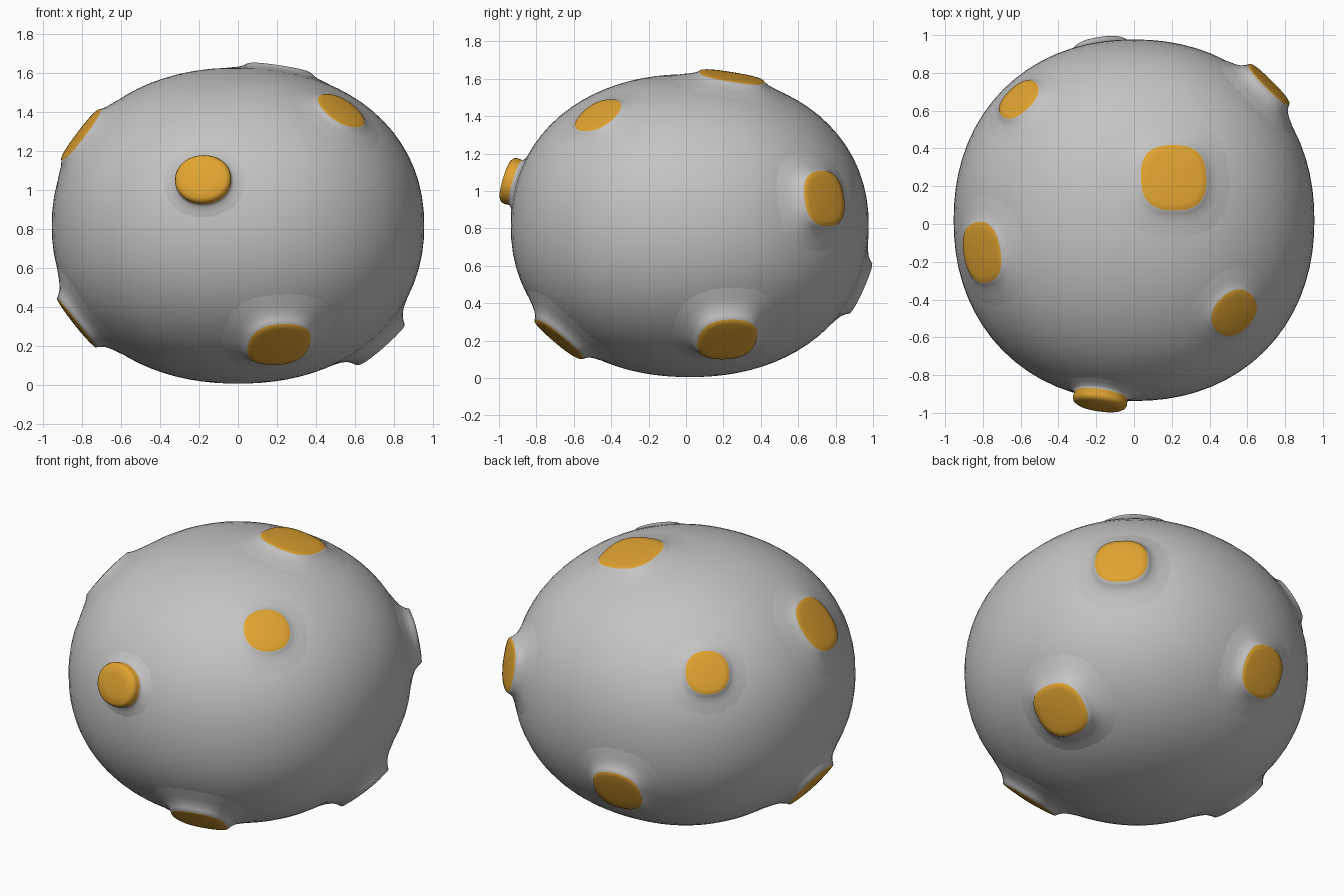
import bpy, bmesh, math
from mathutils import Vector

if "Cube" in bpy.data.objects:
    bpy.data.objects.remove(bpy.data.objects["Cube"])

CENTRE = Vector((0, 0.02, 0.815))
RADII = Vector((0.955, 0.957, 0.81))
POWER = 2.15   # slightly fuller than an ellipsoid


def material(name, col):
    m = bpy.data.materials.new(name)
    m.diffuse_color = (*col, 1)
    m.use_nodes = True
    m.node_tree.nodes["Principled BSDF"].inputs["Base Color"].default_value = m.diffuse_color
    return m


grey = material("grey", (0.55, 0.55, 0.55))
orange = material("orange", (0.75, 0.37, 0.03))


def level(p):
    """1 on the body surface, larger outside."""
    d = p - CENTRE
    return sum((abs(d[i]) / RADII[i]) ** POWER for i in range(3)) ** (1 / POWER)


def normal(p):
    d = p - CENTRE
    return Vector([math.copysign((abs(d[i]) / RADII[i]) ** (POWER - 1), d[i]) / RADII[i]
                   for i in range(3)]).normalized()


def foot(q, n):
    """Point of the body surface below q, along the knob axis."""
    lo, hi = -0.15, 0.5
    for _ in range(24):
        mid = (lo + hi) / 2
        if level(q - n * mid) > 1:
            lo = mid
        else:
            hi = mid
    return q - n * lo


def finish(bm, name):
    bmesh.ops.recalc_face_normals(bm, faces=bm.faces)
    me = bpy.data.meshes.new(name)
    bm.to_mesh(me)
    bm.free()
    ob = bpy.data.objects.new(name, me)
    bpy.context.collection.objects.link(ob)
    me.materials.append(grey)
    me.materials.append(orange)
    bpy.ops.object.select_all(action='DESELECT')
    ob.select_set(True)
    bpy.context.view_layer.objects.active = ob
    bpy.ops.object.shade_smooth_by_angle(angle=math.radians(60))
    return ob


# rings: (radius factor, height blend from body to cap, colour of faces below)
LOW = [(0.5, 1, 1), (0.8, 1, 1), (1, 0.98, 0), (1.07, 0.66, 0), (1.2, 0.33, 0),
       (1.4, 0.13, 0), (1.65, 0.03, 0), (1.85, -0.03, 0)]
TALL = [(0.5, 1, 1), (0.84, 1, 1), (0.96, 0.88, 1), (1.0, 0.7, 1), (0.98, 0.3, 0),
        (1.06, 0.15, 0), (1.25, 0.05, 0), (1.5, -0.03, 0)]


def knob(name, pos, r, rings, power, aspect=1.0, sides=32):
    p = Vector(pos)
    n = normal(p)
    ref = Vector((0, 1, 0)) if n.z > 0.9 else Vector((0, 0, 1))
    u = ref.cross(n).normalized()
    v = n.cross(u)
    bm = bmesh.new()
    tip = bm.verts.new(p + n * 0.01)
    prev, col = None, 1
    for k, w, nxt in rings:
        ring = []
        for i in range(sides):
            a = 2 * math.pi * i / sides
            c, s = math.cos(a), math.sin(a)
            f = r * k / (abs(c) ** power + abs(s) ** power) ** (1 / power)
            q = p + u * c * f + v * s * f * aspect
            top = q + n * 0.01 * max(0, 1 - k * k)
            ring.append(bm.verts.new(foot(q, n).lerp(top, w)))
        for i in range(sides):
            j = (i + 1) % sides
            if prev:
                face = bm.faces.new((prev[i], ring[i], ring[j], prev[j]))
            else:
                face = bm.faces.new((tip, ring[i], ring[j]))
            face.material_index = col
        prev, col = ring, nxt
    finish(bm, name)


# rounded body
bm = bmesh.new()
bmesh.ops.create_uvsphere(bm, u_segments=72, v_segments=40, radius=1)
for vert in bm.verts:
    d = vert.co.normalized()
    vert.co = CENTRE + d / level(CENTRE + d)
finish(bm, "body")

# flat capped knobs around the body
knob("front_knob", (-0.183, -0.96, 1.06), 0.145, TALL, 2.1, 0.88)
for name, pos, r, power in [
    ("upper_right_knob", (0.53, -0.47, 1.405), 0.133, 2.2),
    ("top_knob", (0.21, 0.245, 1.61), 0.175, 2.7),
    ("upper_left_knob", (-0.805, -0.15, 1.283), 0.162, 2.4),
    ("upper_back_knob", (-0.61, 0.66, 1.235), 0.125, 2.3),
    ("back_right_knob", (0.715, 0.74, 0.96), 0.15, 2.5),
    ("lower_back_knob", (-0.175, 0.93, 0.48), 0.15, 2.4),
    ("lower_left_knob", (-0.83, -0.06, 0.315), 0.16, 2.4),
    ("lower_front_knob", (0.21, -0.68, 0.205), 0.162, 2.5),
    ("lower_right_knob", (0.73, 0.22, 0.205), 0.16, 2.5),
]:
    knob(name, pos, r, LOW, power)
